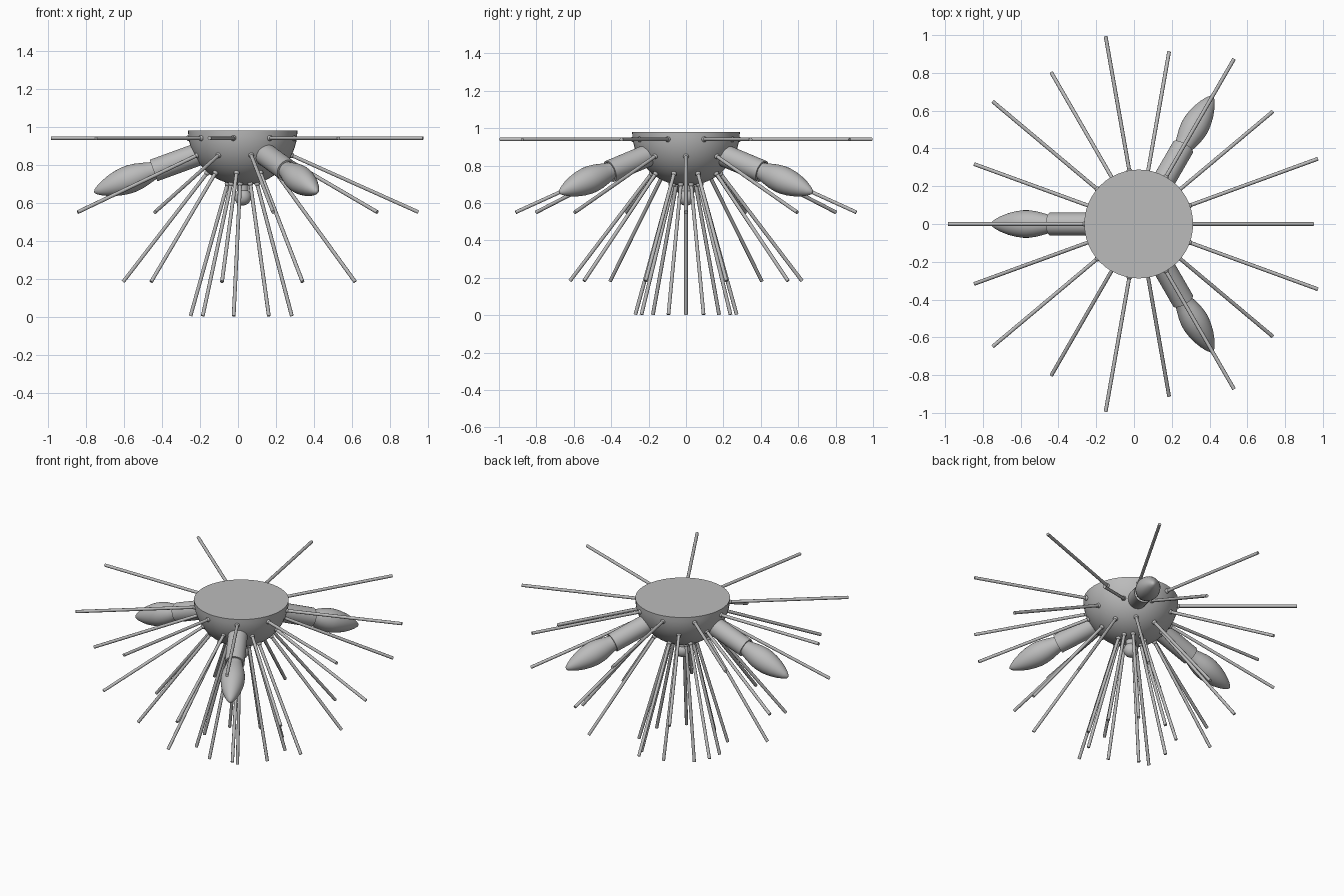
import bpy, bmesh, math
from mathutils import Vector

if "Cube" in bpy.data.objects:
    bpy.data.objects.remove(bpy.data.objects["Cube"])

CX = 0.025          # lamp axis in x
R = 0.288           # canopy radius
TOP = 0.98          # ceiling plane

metal = bpy.data.materials.new("grey metal")
metal.diffuse_color = (0.5, 0.5, 0.5, 1)
metal.use_nodes = True
metal.node_tree.nodes["Principled BSDF"].inputs["Base Color"].default_value = metal.diffuse_color


def lathe(name, profile, start, direction, segments):
    """Revolve (radius, distance) points around an axis; zero radius closes an end."""
    quat = Vector(direction).to_track_quat('Z', 'Y')
    bm = bmesh.new()
    rings = []
    for r, d in profile:
        n = 1 if r == 0 else segments
        rings.append([bm.verts.new(Vector(start) + quat @ Vector((
            r * math.cos(2 * math.pi * i / n), r * math.sin(2 * math.pi * i / n), d)))
            for i in range(n)])
    for a, b in zip(rings, rings[1:]):
        for i in range(segments):
            j = (i + 1) % segments
            if len(a) == 1:
                bm.faces.new((a[0], b[j], b[i]))
            elif len(b) == 1:
                bm.faces.new((a[i], a[j], b[0]))
            else:
                bm.faces.new((a[i], a[j], b[j], b[i]))
    bmesh.ops.recalc_face_normals(bm, faces=bm.faces)
    mesh = bpy.data.meshes.new(name)
    bm.to_mesh(mesh)
    bm.free()
    mesh.materials.append(metal)
    obj = bpy.data.objects.new(name, mesh)
    bpy.context.collection.objects.link(obj)
    bpy.ops.object.select_all(action='DESELECT')
    obj.select_set(True)
    bpy.context.view_layer.objects.active = obj
    bpy.ops.object.shade_smooth_by_angle(angle=math.radians(40))
    return obj


def polar(r, z, degrees):
    a = math.radians(degrees)
    return Vector((CX + r * math.cos(a), r * math.sin(a), z))


def ball_profile(r, offset=0.0, steps=8):
    pts = [(r * math.sin(math.pi * k / steps), offset - r * math.cos(math.pi * k / steps))
           for k in range(1, steps)]
    return [(0, offset - r)] + pts + [(0, offset + r)]


# Half-round canopy with a flat top
dome = [(R * math.cos(math.radians(a)), R * math.sin(math.radians(a))) for a in range(0, 90, 6)]
lathe("canopy", [(0, 0)] + dome + [(0, R)], (CX, 0, TOP), (0, 0, -1), 48)

# Four tiers of rods: first angle, start (radius, height), end (radius, height)
tiers = [
    ("level_rod", 20, (0.285, 0.94), (1.01, 0.94)),
    ("upper_rod", 0, (0.255, 0.85), (0.925, 0.55)),
    ("middle_rod", 20, (0.187, 0.757), (0.63, 0.183)),
    ("lower_rod", 20, (0.08, 0.70), (0.275, 0.003)),
]
for name, first, start, end in tiers:
    for k in range(9):
        angle = first + 40 * k
        p, q = polar(*start, angle), polar(*end, angle)
        length = (q - p).length
        lathe(name, [(0, -0.01), (0.01, -0.01), (0.01, length), (0, length)], p, q - p, 10)
        lathe(name + "_knuckle", ball_profile(0.015), p, q - p, 12)

# Three sloping sockets with candle-shaped bulbs
tilt = math.radians(20)
bulb = [(0, 0.47), (0.045, 0.47), (0.047, 0.50), (0.058, 0.54), (0.068, 0.58), (0.073, 0.62),
        (0.073, 0.65), (0.068, 0.69), (0.057, 0.735), (0.042, 0.775), (0.026, 0.807),
        (0.012, 0.827), (0, 0.833)]
socket = [(0, 0.2), (0.06, 0.2), (0.06, 0.5), (0.05, 0.5), (0.05, 0.48), (0, 0.48)]
for angle in (60, 180, 300):
    base = polar(0, 0.94, 0)
    axis = polar(math.cos(tilt), 0.94 - math.sin(tilt), angle) - base
    lathe("socket", socket, base, axis, 32)
    lathe("candle_bulb", bulb, base, axis, 32)

# Finial under the canopy
lathe("finial_stem", [(0, 0), (0.03, 0), (0.03, 0.08), (0, 0.08)], (CX, 0, 0.705), (0, 0, -1), 24)
lathe("finial_ball", ball_profile(0.045, steps=12), (CX, 0, 0.63), (0, 0, -1), 24)
